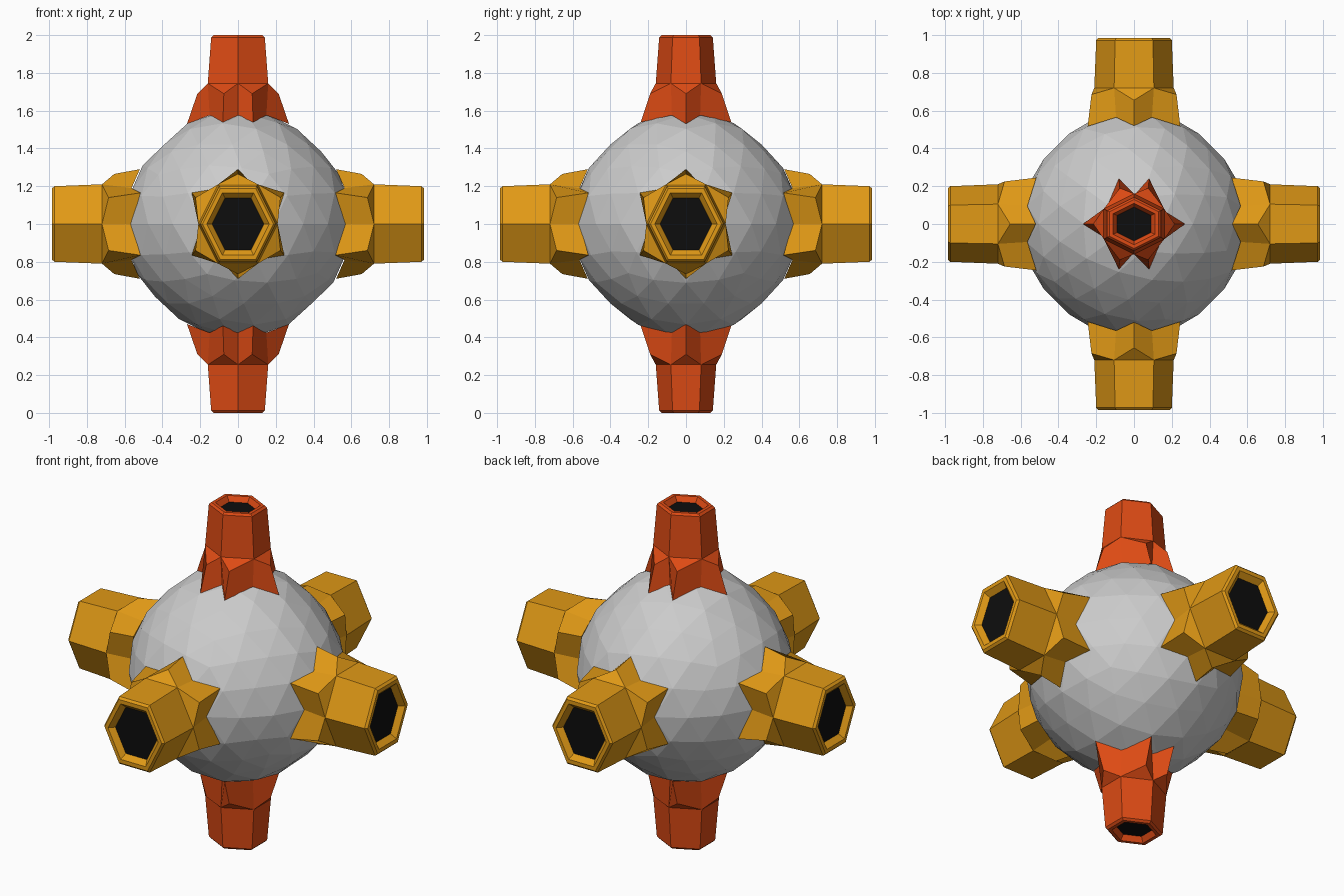
import bpy, bmesh, math
from mathutils import Vector

if "Cube" in bpy.data.objects:
    bpy.data.objects.remove(bpy.data.objects["Cube"])


def material(name, rgb):
    m = bpy.data.materials.new(name)
    m.diffuse_color = (*rgb, 1)
    m.use_nodes = True
    m.node_tree.nodes["Principled BSDF"].inputs["Base Color"].default_value = m.diffuse_color
    return m


GOLD = material("gold", (0.75, 0.32, 0.008))
RED = material("red_orange", (0.73, 0.07, 0.007))
BLACK = material("black", (0.004, 0.004, 0.004))
CENTRE = Vector((0, 0, 1))
X, Y, Z = Vector((1, 0, 0)), Vector((0, 1, 0)), Vector((0, 0, 1))
R = 0.595


def add_object(name, bm, mats=()):
    me = bpy.data.meshes.new(name)
    bm.to_mesh(me)
    bm.free()
    for m in mats:
        me.materials.append(m)
    ob = bpy.data.objects.new(name, me)
    bpy.context.collection.objects.link(ob)
    return ob


def hexagon(r, d):
    # six corners, stretched so width equals height
    return [(r * math.cos(k * math.pi / 3),
             1.155 * r * math.sin(k * math.pi / 3), d) for k in range(6)]


def star_tips(axis, side):
    # six points lying between the hexagon corners; each is (u, v, depth)
    (_, av, ad), (su, sv, sd) = axis, side
    return [(su, sv, sd), (0, av, ad), (-su, sv, sd),
            (-su, -sv, sd), (0, -av, ad), (su, -sv, sd)]


def on_ball(u, v):
    return (u, v, math.sqrt(R * R - u * u - v * v))


def nozzle(name, d, u, v, mat, base_axis, base_side, top_axis, top_side,
           valley, tube):
    bm = bmesh.new()

    def verts(points):
        return [bm.verts.new(CENTRE + u * p[0] + v * p[1] + d * p[2])
                for p in points]

    # star collar flaring onto the ball
    low_tip = verts(star_tips(on_ball(*base_axis), on_ball(*base_side)))
    low_val = verts(hexagon(valley, on_ball(valley, 0)[2]))
    high_tip = verts(star_tips(top_axis, top_side))
    rings = [verts(hexagon(*t)) for t in tube]
    base = []
    for k in range(6):
        n = (k + 1) % 6
        base += [low_val[k], low_tip[k]]
        bm.faces.new((low_val[k], low_tip[k], high_tip[k], rings[0][k]))
        bm.faces.new((low_tip[k], low_val[n], rings[0][n], high_tip[k]))
        bm.faces.new((high_tip[k], rings[0][n], rings[0][k]))
        # tube, chamfered rim and inner wall
        for a, b in zip(rings, rings[1:]):
            bm.faces.new((a[k], a[n], b[n], b[k]))
    bm.faces.new(base[::-1])
    # dark bore
    bm.faces.new(rings[-1]).material_index = 1
    bmesh.ops.recalc_face_normals(bm, faces=bm.faces)
    add_object(name, bm, (mat, BLACK))


# faceted ball, slightly flattened between the six axes
bm = bmesh.new()
bmesh.ops.create_icosphere(bm, subdivisions=3, radius=1)
for vert in bm.verts:
    m = max(abs(c) for c in vert.co)
    vert.co *= 0.605 - 0.025 * min(1, (1 - m) / 0.293)
add_object("ball_body", bm).location = CENTRE

# four gold side nozzles
gold_tube = [(0.21, 0.72), (0.2, 0.972), (0.188, 0.985),
             (0.165, 0.985), (0.138, 0.955)]
for name, d, u in (("right_nozzle", X, Y), ("left_nozzle", -X, Y),
                   ("back_nozzle", Y, X), ("front_nozzle", -Y, X)):
    nozzle(name, d, u, Z, GOLD, (0, 0.29), (0.245, 0.165),
           (0, 0.265, 0.655), (0.225, 0.14, 0.685), 0.19, gold_tube)

# red top and bottom nozzles
red_tube = [(0.16, 0.745), (0.142, 0.988), (0.13, 1.0),
            (0.11, 1.0), (0.09, 0.97)]
for name, d in (("top_nozzle", Z), ("bottom_nozzle", -Z)):
    nozzle(name, d, Y, X, RED, (0, 0.27), (0.24, 0.08),
           (0, 0.215, 0.69), (0.19, 0.075, 0.69), 0.15, red_tube)
